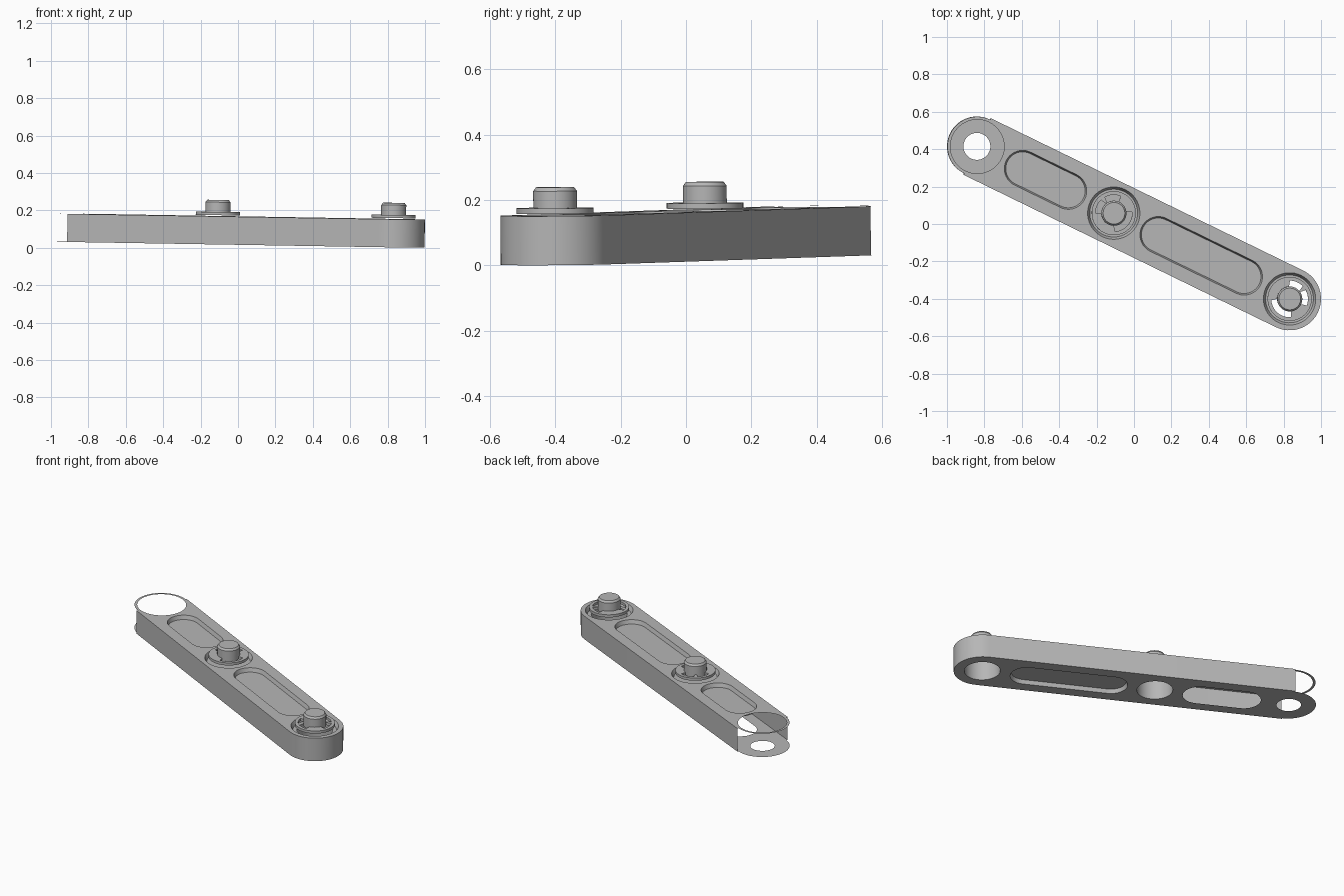
import bpy, bmesh, math
from mathutils import Matrix, Vector

cube = bpy.data.objects.get("Cube")
if cube:
    bpy.data.objects.remove(cube, do_unlink=True)

grey = bpy.data.materials.new("plain_grey")
grey.use_nodes = True
colour = (0.47, 0.47, 0.47, 1)
grey.diffuse_color = colour
grey.node_tree.nodes["Principled BSDF"].inputs["Base Color"].default_value = colour

# Link frame: x runs from the open eye to the far pin, slightly downhill
PLACE = (Matrix.Translation((-0.84, 0.415, 0.031))
         @ Matrix.Rotation(math.radians(-26), 4, 'Z')
         @ Matrix.Rotation(0.015, 4, 'Y'))
HEIGHT, HALF, EYE = 0.15, 0.168, 0.16
MID, END = 0.812, 1.858          # pin positions along the link
SHORT, LONG = (0.27, 0.542), (1.077, 1.588)   # slot end centres
DEPTH = 0.025


def arc(cx, r, a0, a1, n=24):
    angles = [math.radians(a0 + (a1 - a0) * i / n) for i in range(n + 1)]
    return [(cx + r * math.cos(a), r * math.sin(a)) for a in angles]


def circle(cx, r):
    return arc(cx, r, 0, 360, 48)[:-1]


def slot(ends, r):
    return arc(ends[1], r, -90, 90) + arc(ends[0], r, 90, 270)


def sheet(bm, z, up, *loops):
    """Flat sheet: the first loop is the outline, the others are holes."""
    edges = []
    for loop in loops:
        vs = [bm.verts.new((x, y, z)) for x, y in loop]
        edges += [bm.edges.new((vs[i - 1], vs[i])) for i in range(len(vs))]
    bmesh.ops.triangle_fill(bm, use_beauty=True, edges=edges,
                            normal=Vector((0, 0, up)))


def wall(bm, low, z0, high, z1, closed=True, inward=False):
    a = [bm.verts.new((x, y, z0)) for x, y in low]
    b = [bm.verts.new((x, y, z1)) for x, y in high]
    for i in range(0 if closed else 1, len(a)):
        f = [a[i - 1], a[i], b[i], b[i - 1]]
        bm.faces.new(f[::-1] if inward else f)


def finish(bm, name):
    bmesh.ops.remove_doubles(bm, verts=bm.verts, dist=1e-5)
    bm.transform(PLACE)
    mesh = bpy.data.meshes.new(name)
    bm.to_mesh(mesh)
    bm.free()
    mesh.materials.append(grey)
    ob = bpy.data.objects.new(name, mesh)
    bpy.context.collection.objects.link(ob)
    bpy.ops.object.select_all(action='DESELECT')
    ob.select_set(True)
    bpy.context.view_layer.objects.active = ob
    bpy.ops.object.shade_smooth_by_angle(angle=math.radians(30))


# Hollow link body, open around the eye
bm = bmesh.new()
sides = [(0, -HALF)] + arc(END, HALF, -90, 90) + [(0, HALF)]
outline = sides + arc(0, EYE, 90, 270)
wall(bm, sides, 0, sides, HEIGHT, closed=False)
sheet(bm, HEIGHT, 1, outline, circle(0, 0.144), slot(SHORT, 0.098),
      slot(LONG, 0.098), circle(MID, 0.14), circle(END, 0.14))
sheet(bm, 0, -1, outline, circle(0, 0.072), slot(SHORT, 0.098),
      slot(LONG, 0.098), circle(MID, 0.106), circle(END, 0.106))
finish(bm, "link_body")

# Sunken slot panels on top, and one below the long slot
bm = bmesh.new()
floor_z = HEIGHT - DEPTH
for ends in (SHORT, LONG):
    wall(bm, slot(ends, 0.09), floor_z, slot(ends, 0.098), HEIGHT, inward=True)
    sheet(bm, floor_z, 1, slot(ends, 0.09))
wall(bm, slot(LONG, 0.098), 0, slot(LONG, 0.09), DEPTH, inward=True)
sheet(bm, DEPTH, -1, slot(LONG, 0.09))
finish(bm, "slot_panels")

# Pin seats: the middle one is closed, the end one is bored through
bm = bmesh.new()
for cx in (MID, END):
    wall(bm, circle(cx, 0.128), floor_z, circle(cx, 0.14), HEIGHT, inward=True)
    wall(bm, circle(cx, 0.106), 0, circle(cx, 0.106), floor_z, inward=True)
sheet(bm, floor_z, 1, circle(MID, 0.128))
sheet(bm, floor_z, 1, circle(END, 0.128), circle(END, 0.106))
finish(bm, "pin_seats")

# Retaining clips with inner prongs, and the pin heads they hold
LOW, HIGH, TOP = 0.156, 0.173, 0.237
GAPS = ((210, 300), (70, 115), (5, 55))
for cx, turn, tag in ((MID, 90, "middle"), (END, 0, "end")):
    bm = bmesh.new()
    inner = []
    for i in range(72):
        deg = i * 5
        gap = any(lo <= (deg - turn) % 360 <= hi for lo, hi in GAPS)
        r, a = (0.098 if gap else 0.062), math.radians(deg)
        inner.append((cx + r * math.cos(a), r * math.sin(a)))
    outer = circle(cx, 0.118)
    sheet(bm, HIGH, 1, outer, inner)
    sheet(bm, LOW, -1, outer, inner)
    wall(bm, outer, LOW, outer, HIGH)
    wall(bm, inner, LOW, inner, HIGH, inward=True)
    finish(bm, tag + "_clip")

    bm = bmesh.new()
    body, crown = circle(cx, 0.067), circle(cx, 0.058)
    wall(bm, body, LOW, body, TOP - 0.012)
    wall(bm, body, TOP - 0.012, crown, TOP)
    sheet(bm, TOP, 1, crown)
    sheet(bm, LOW, -1, body)
    finish(bm, tag + "_pin")
